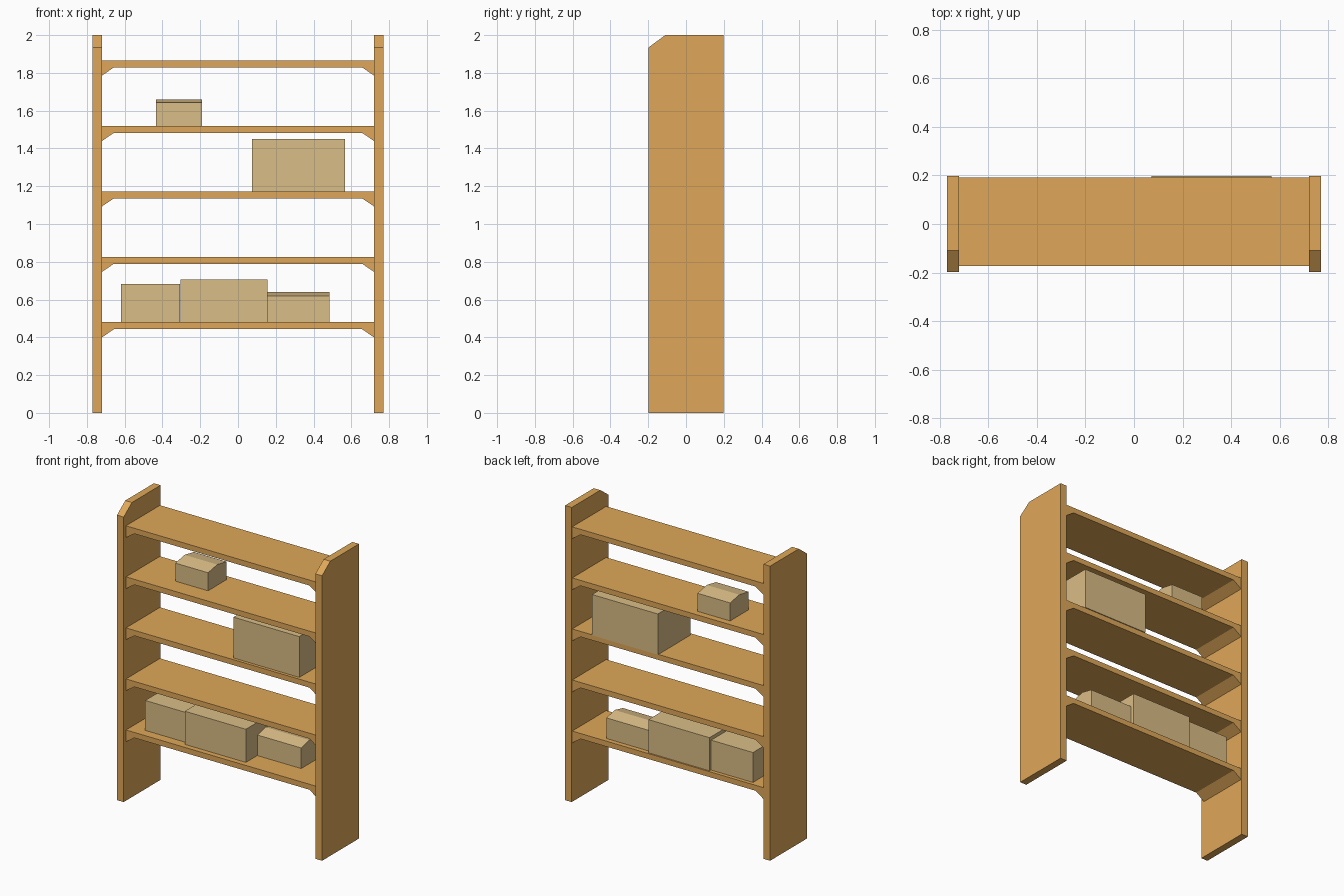
import bpy
import bmesh

cube = bpy.data.objects.get("Cube")
if cube:
    bpy.data.objects.remove(cube, do_unlink=True)


def material(name, rgb):
    mat = bpy.data.materials.new(name)
    mat.use_nodes = True
    colour = (*rgb, 1.0)
    mat.diffuse_color = colour
    mat.node_tree.nodes["Principled BSDF"].inputs["Base Color"].default_value = colour
    return mat


wood = material("warm wood", (0.74, 0.39, 0.10))
card = material("tan cardboard", (0.70, 0.51, 0.24))


def extrude_profile(name, profile, axis, start, end, mat):
    """Extrude a closed profile along x (profile is y, z) or y (profile is x, z)."""
    bm = bmesh.new()

    def place(point, t):
        u, z = point
        return (t, u, z) if axis == "x" else (u, t, z)

    face = bm.faces.new([bm.verts.new(place(p, start)) for p in profile])
    grown = bmesh.ops.extrude_face_region(bm, geom=[face])["geom"]
    shift = (end - start, 0, 0) if axis == "x" else (0, end - start, 0)
    bmesh.ops.translate(bm, vec=shift,
                        verts=[g for g in grown if isinstance(g, bmesh.types.BMVert)])
    bmesh.ops.recalc_face_normals(bm, faces=bm.faces)
    mesh = bpy.data.meshes.new(name)
    bm.to_mesh(mesh)
    bm.free()
    mesh.materials.append(mat)
    obj = bpy.data.objects.new(name, mesh)
    bpy.context.collection.objects.link(obj)
    return obj


INNER, OUTER, HALF_DEPTH, HEIGHT = 0.72, 0.77, 0.198, 2.0

# Upright side panels with a clipped front top corner
panel = [(-HALF_DEPTH, 0), (HALF_DEPTH, 0), (HALF_DEPTH, HEIGHT),
         (-0.11, HEIGHT), (-HALF_DEPTH, 1.935)]
extrude_profile("left_side_panel", panel, "x", INNER, OUTER, wood)
extrude_profile("right_side_panel", panel, "x", -OUTER, -INNER, wood)

# Shelves with a wedge-shaped support at each end
for i in range(5):
    top = 0.48 + i * 0.3465
    under, foot = top - 0.037, top - 0.08
    right_half = [(0.657, under), (INNER, foot), (INNER, top)]
    left_half = [(-x, z) for x, z in reversed(right_half)]
    extrude_profile(f"shelf_{i + 1}", right_half + left_half, "y", -0.173, 0.192, wood)


# Cardboard boxes; a ridge lifts the two closing flaps in the middle
def box(name, x0, x1, y0, y1, z0, z1, ridge=0.0):
    profile = [(y0, z0), (y1, z0), (y1, z1)]
    if ridge:
        profile.append(((y0 + y1) / 2, z1 + ridge))
    profile.append((y0, z1))
    extrude_profile(name, profile, "x", x0, x1, card)


low, middle, high = 0.48, 1.173, 1.5195
box("low_right_box", -0.62, -0.306, -0.11, 0.167, low, 0.683)
box("low_middle_box", -0.304, 0.155, -0.137, 0.182, low, 0.705)
box("low_left_box", 0.157, 0.485, -0.015, 0.16, low, 0.62, 0.02)
box("large_box", 0.073, 0.567, -0.152, 0.198, middle, 1.45)
box("small_box", -0.435, -0.19, -0.05, 0.148, high, 1.642, 0.018)
